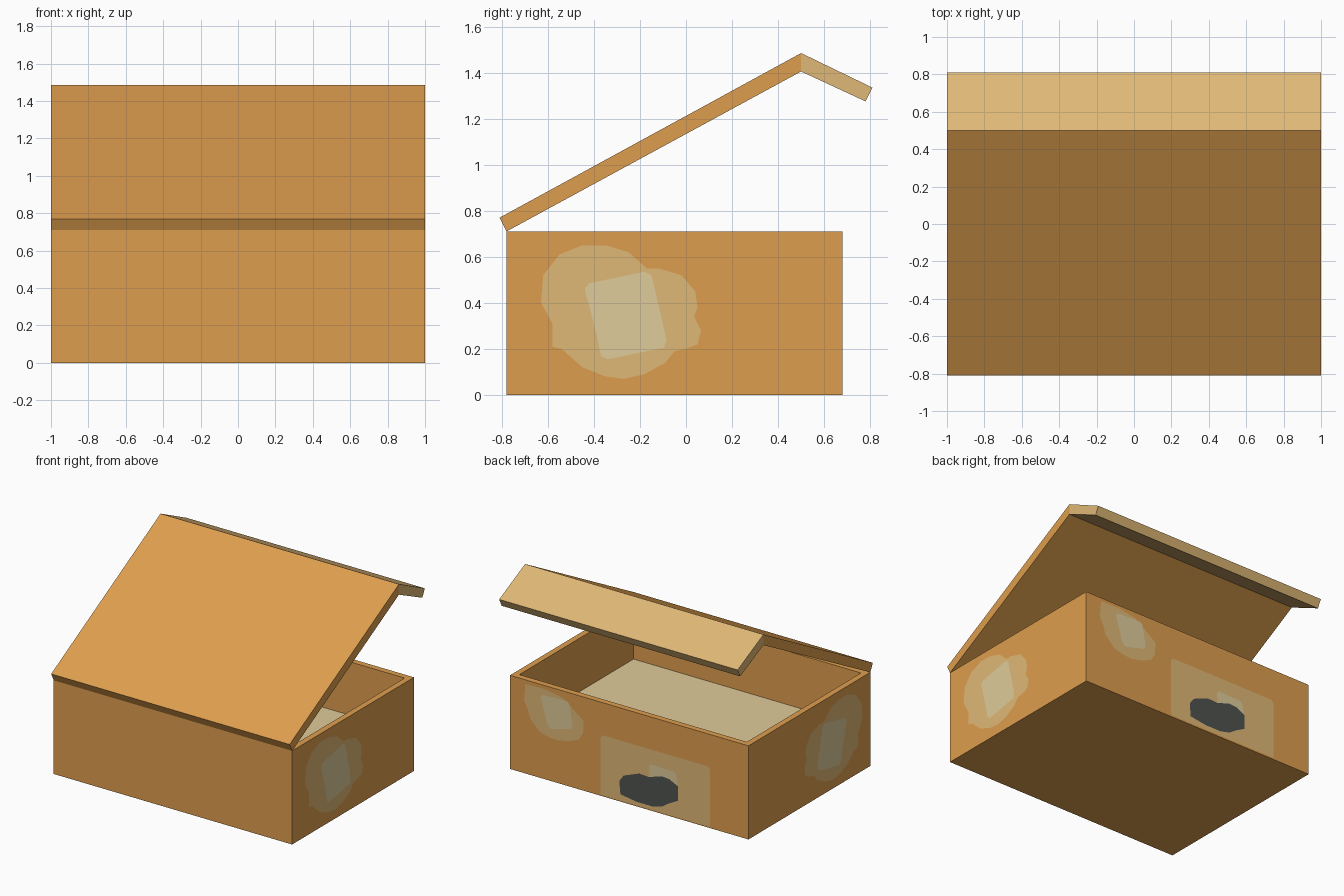
import bpy, bmesh
from mathutils import Vector

if "Cube" in bpy.data.objects:
    bpy.data.objects.remove(bpy.data.objects["Cube"])


def srgb(r, g, b):
    f = lambda c: c / 12.92 if c <= 0.04045 else ((c + 0.055) / 1.055) ** 2.4
    return (f(r / 255), f(g / 255), f(b / 255), 1)


def material(name, rgb):
    m = bpy.data.materials.new(name)
    m.diffuse_color = srgb(*rgb)
    m.use_nodes = True
    m.node_tree.nodes["Principled BSDF"].inputs["Base Color"].default_value = m.diffuse_color
    return m


ORANGE = material("orange_brown", (222, 158, 78))
TAN = material("tan", (224, 184, 118))
CREAM = material("cream", (224, 204, 154))
DARK = material("dark_grey", (80, 83, 78))


def finish(bm, name, *mats):
    me = bpy.data.meshes.new(name)
    bm.to_mesh(me)
    bm.free()
    for m in mats:
        me.materials.append(m)
    ob = bpy.data.objects.new(name, me)
    bpy.context.collection.objects.link(ob)
    return ob


# Open box: cube whose top is inset and sunk to form the cream floor
bm = bmesh.new()
bmesh.ops.create_cube(bm, size=1)
for v in bm.verts:
    v.co = Vector((v.co.x * 2, v.co.y * 1.46 - 0.05, (v.co.z + 0.5) * 0.71))
top = max(bm.faces, key=lambda f: f.calc_center_median().z)
bmesh.ops.inset_region(bm, faces=[top], thickness=0.065)
floor = bmesh.ops.extrude_face_region(bm, geom=[top])
bmesh.ops.delete(bm, geom=[top], context='FACES_ONLY') if top.is_valid else None
for v in [g for g in floor["geom"] if isinstance(g, bmesh.types.BMVert)]:
    v.co.z = 0.305
for f in bm.faces:
    f.material_index = int(abs(f.calc_center_median().z - 0.305) < 0.01 and abs(f.normal.z) > 0.9)
    if all(abs(v.co.z - 0.305) < 0.001 for v in f.verts):
        f.material_index = 1
bmesh.ops.recalc_face_normals(bm, faces=bm.faces)
finish(bm, "box", ORANGE, CREAM)


def slab(name, profile, mat):
    """Extrude a (y, z) profile across the full width."""
    bm = bmesh.new()
    f = bm.faces.new([bm.verts.new((-1, y, z)) for y, z in profile])
    ext = bmesh.ops.extrude_face_region(bm, geom=[f])
    for v in [g for g in ext["geom"] if isinstance(g, bmesh.types.BMVert)]:
        v.co.x = 1
    bmesh.ops.recalc_face_normals(bm, faces=bm.faces)
    finish(bm, name, mat)


# Raised lid and its bent flap
slab("lid", [(-.78, .71), (-.81, .77), (.50, 1.485), (.50, 1.405)], ORANGE)
slab("lid_flap", [(.50, 1.405), (.50, 1.485), (.81, 1.335), (.78, 1.275)], TAN)


def patch(name, pts, place, normal, mat):
    """Flat painted patch on a wall; place maps (u, z) to 3D."""
    bm = bmesh.new()
    f = bm.faces.new([bm.verts.new(place(u, z)) for u, z in pts])
    f.normal_update()
    if f.normal.dot(Vector(normal)) < 0:
        f.normal_flip()
    finish(bm, name, mat)


# Side stains, mirrored to both ends
STAIN = [(-.62, .52), (-.55, .61), (-.45, .65), (-.35, .65), (-.25, .62), (-.17, .55),
         (-.12, .55), (-.02, .52), (.04, .45), (.05, .38), (.035, .34), (.065, .28),
         (.05, .22), (0, .20), (-.05, .19), (-.09, .14), (-.18, .09), (-.27, .07),
         (-.35, .08), (-.45, .12), (-.54, .20), (-.58, .21), (-.58, .31), (-.63, .40)]
LABEL = [(-.44, .46), (-.42, .485), (-.18, .535), (-.15, .52), (-.085, .24), (-.095, .205),
         (-.34, .155), (-.37, .17), (-.385, .25)]
for side, s, shift in (("right", 1, 0), ("left", -1, -.05)):
    for name, pts, mat, d in (("stain", STAIN, TAN, .003), ("label", LABEL, CREAM, .006)):
        patch(f"{side}_{name}", pts, lambda u, z: (s * (1 + d), u + shift, z), (s, 0, 0), mat)

# Back wall patches, layered outwards
BACK = [
    ("back_stain", TAN, .003,
     [(.87, .68), (.71, .685), (.56, .66), (.46, .59), (.38, .53), (.385, .44), (.42, .38),
      (.50, .345), (.60, .325), (.67, .33), (.75, .35), (.83, .43), (.85, .50), (.88, .55)]),
    ("back_label", CREAM, .006,
     [(.74, .62), (.72, .64), (.52, .645), (.50, .63), (.47, .47), (.49, .44), (.65, .40),
      (.68, .42)]),
    ("back_panel", TAN, .003,
     [(.24, .01), (.24, .445), (.22, .465), (-.66, .465), (-.68, .445), (-.68, .01)]),
    ("back_small_label", CREAM, .006,
     [(-.17, .34), (-.19, .355), (-.38, .35), (-.40, .33), (-.42, .20), (-.18, .20)]),
    ("back_hole", DARK, .009,
     [(.077, .16), (.04, .21), (-.09, .26), (-.17, .255), (-.28, .29), (-.34, .285),
      (-.415, .25), (-.415, .14), (-.34, .10), (-.28, .06), (-.20, .04), (-.07, .04),
      (.068, .06)]),
]
for name, mat, d, pts in BACK:
    patch(name, pts, lambda u, z: (u, .68 + d, z), (0, 1, 0), mat)
